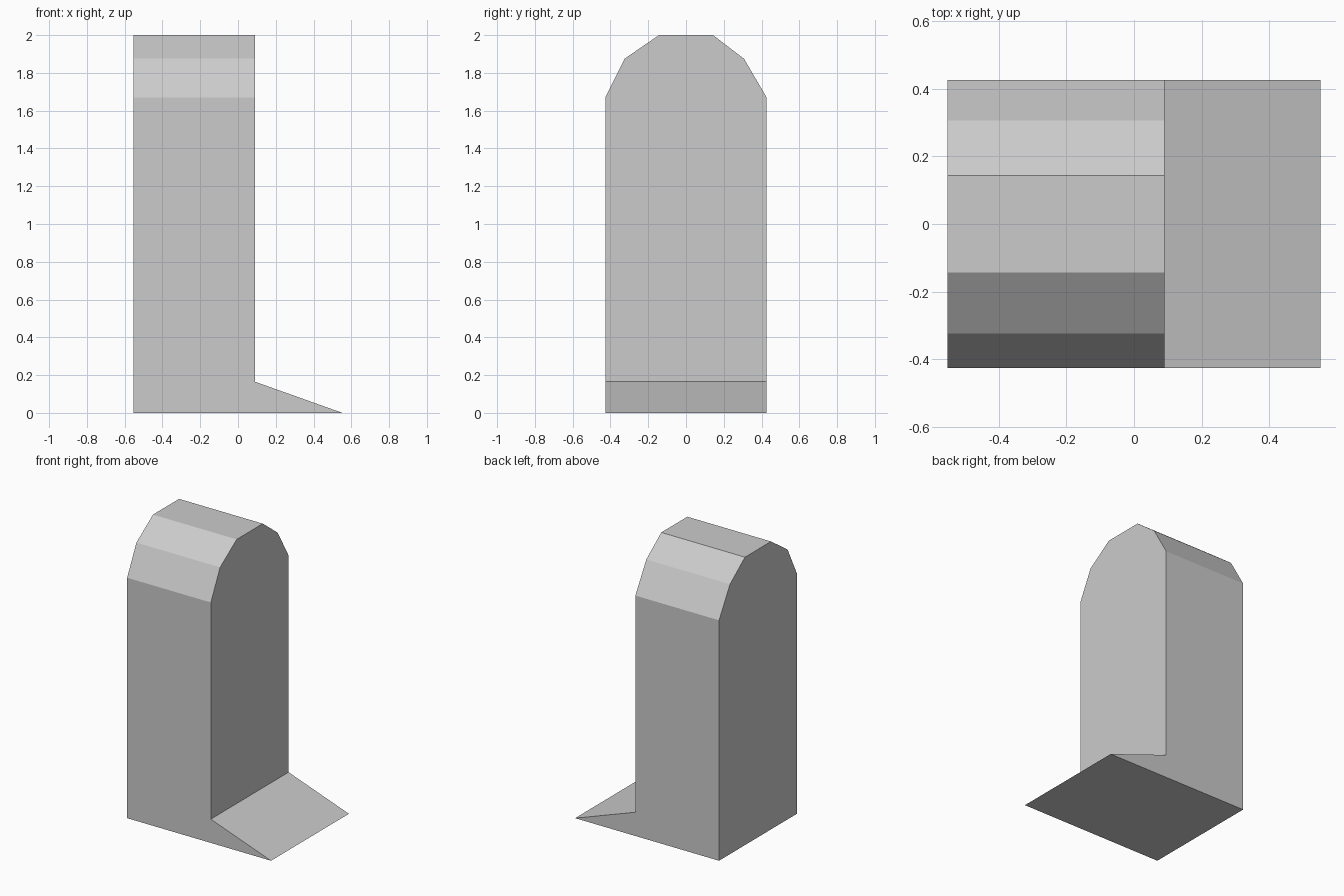
import bpy, bmesh
from mathutils import Vector

if "Cube" in bpy.data.objects:
    bpy.data.objects.remove(bpy.data.objects["Cube"])

BACK_X, FACE_X, TOE_X = -0.553, 0.09, 0.553
LEDGE_Z = 0.165

# Slab outline (y, z): straight sides with a faceted arched top
outline = [(-0.427, 0), (0.427, 0), (0.427, 1.67), (0.307, 1.875),
           (0.143, 2.0), (-0.143, 2.0), (-0.325, 1.875), (-0.427, 1.67)]

bm = bmesh.new()

# Slab: extrude the outline along x
profile = bm.faces.new([bm.verts.new((BACK_X, y, z)) for y, z in outline])
extruded = bmesh.ops.extrude_face_region(bm, geom=[profile], use_keep_orig=True)
moved = [g for g in extruded["geom"] if isinstance(g, bmesh.types.BMVert)]
bmesh.ops.translate(bm, verts=moved, vec=(FACE_X - BACK_X, 0, 0))

# Sloped base: cut at ledge height, then pull the bottom edge outward
bmesh.ops.bisect_plane(bm, geom=bm.verts[:] + bm.edges[:] + bm.faces[:],
                       plane_co=Vector((0, 0, LEDGE_Z)), plane_no=Vector((0, 0, 1)))
for v in bm.verts:
    if v.co.z < 0.01 and v.co.x > 0:
        v.co.x = TOE_X

bmesh.ops.recalc_face_normals(bm, faces=bm.faces[:])
mesh = bpy.data.meshes.new("arched_slab")
bm.to_mesh(mesh)
bm.free()
slab = bpy.data.objects.new("arched_slab", mesh)
bpy.context.collection.objects.link(slab)
